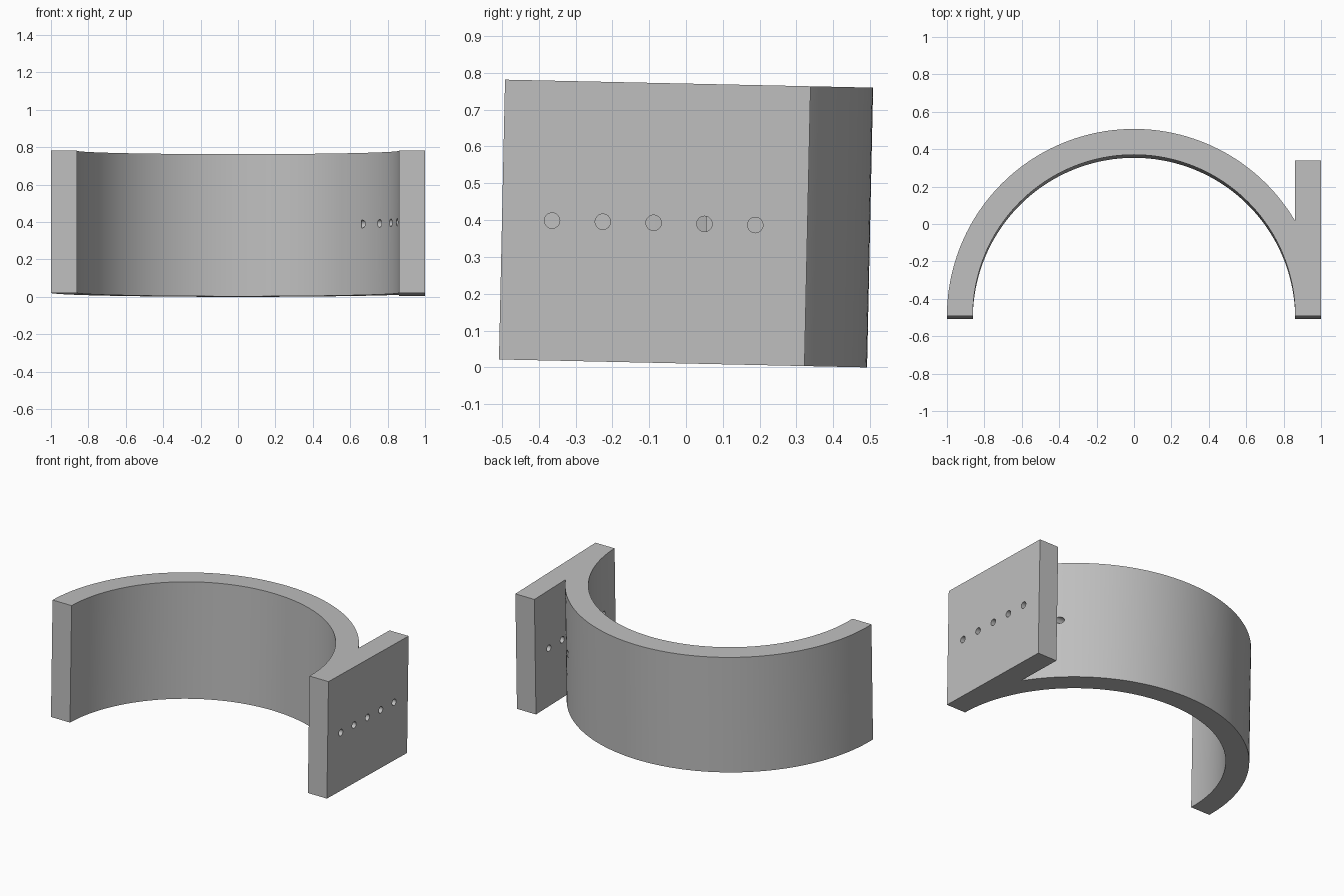
import bpy, bmesh
from math import sin, cos, pi, asin, radians
from mathutils import Matrix

if "Cube" in bpy.data.objects:
    bpy.data.objects.remove(bpy.data.objects["Cube"], do_unlink=True)

OUTER, INNER = 1.0, 0.862       # band radii
HEIGHT = 0.76
PLATE_LENGTH = 0.83
HOLE_RADIUS, HOLE_BOTTOM = 0.021, 0.66
TILT = 0.0217                   # slight forward lean
SEGMENTS = 96

grey = bpy.data.materials.new("plain grey")
grey.use_nodes = True
colour = (0.52, 0.52, 0.52, 1)
grey.diffuse_color = colour
grey.node_tree.nodes["Principled BSDF"].inputs["Base Color"].default_value = colour


def make_object(name, bm):
    bmesh.ops.recalc_face_normals(bm, faces=bm.faces)
    mesh = bpy.data.meshes.new(name)
    bm.to_mesh(mesh)
    bm.free()
    mesh.materials.append(grey)
    obj = bpy.data.objects.new(name, mesh)
    bpy.context.collection.objects.link(obj)
    return obj


def arc(radius, start, end):
    steps = [start + (end - start) * i / SEGMENTS for i in range(SEGMENTS + 1)]
    return [(radius * cos(a), radius * sin(a)) for a in steps]


# Half-round band with a straight mounting plate, one extruded outline
join = asin((OUTER**2 - INNER**2) ** 0.5 / OUTER)
outline = arc(INNER, pi, 0)
outline += [(OUTER, 0), (OUTER, PLATE_LENGTH), (INNER, PLATE_LENGTH)]
outline += arc(OUTER, join, pi)
bm = bmesh.new()
base = bm.faces.new([bm.verts.new((x, y, 0)) for x, y in outline])
top = bmesh.ops.extrude_face_region(bm, geom=[base])["geom"]
bmesh.ops.translate(bm, vec=(0, 0, HEIGHT),
                    verts=[v for v in top if isinstance(v, bmesh.types.BMVert)])
# The extrusion keeps the base face only when it is still needed
if not any(f.is_valid and all(v.co.z == 0 for v in f.verts) for f in bm.faces):
    low = [e for e in bm.edges if all(v.co.z == 0 for v in e.verts)]
    bmesh.ops.contextual_create(bm, geom=low)
bracket = make_object("band_with_plate", bm)

# Row of drilled holes, all ending at the same flat depth
bm = bmesh.new()
length = OUTER + 0.1 - HOLE_BOTTOM
for i in range(5):
    place = Matrix.Translation((HOLE_BOTTOM + length / 2, 0.136 + 0.138 * i, HEIGHT / 2))
    bmesh.ops.create_cone(bm, cap_ends=True, segments=32, radius1=HOLE_RADIUS,
                          radius2=HOLE_RADIUS, depth=length,
                          matrix=place @ Matrix.Rotation(pi / 2, 4, 'Y'))
drill = make_object("hole_cutter", bm)

cut = bracket.modifiers.new("holes", 'BOOLEAN')
cut.operation = 'DIFFERENCE'
cut.solver = 'EXACT'
cut.object = drill
bpy.context.view_layer.objects.active = bracket
bracket.select_set(True)
bpy.ops.object.modifier_apply(modifier=cut.name)
bpy.data.objects.remove(drill, do_unlink=True)

# Lean and centre the part, then smooth the curved walls
bracket.data.transform(Matrix.Translation((0, -0.508, sin(TILT))) @ Matrix.Rotation(-TILT, 4, 'X'))
bpy.ops.object.shade_smooth_by_angle(angle=radians(30))
